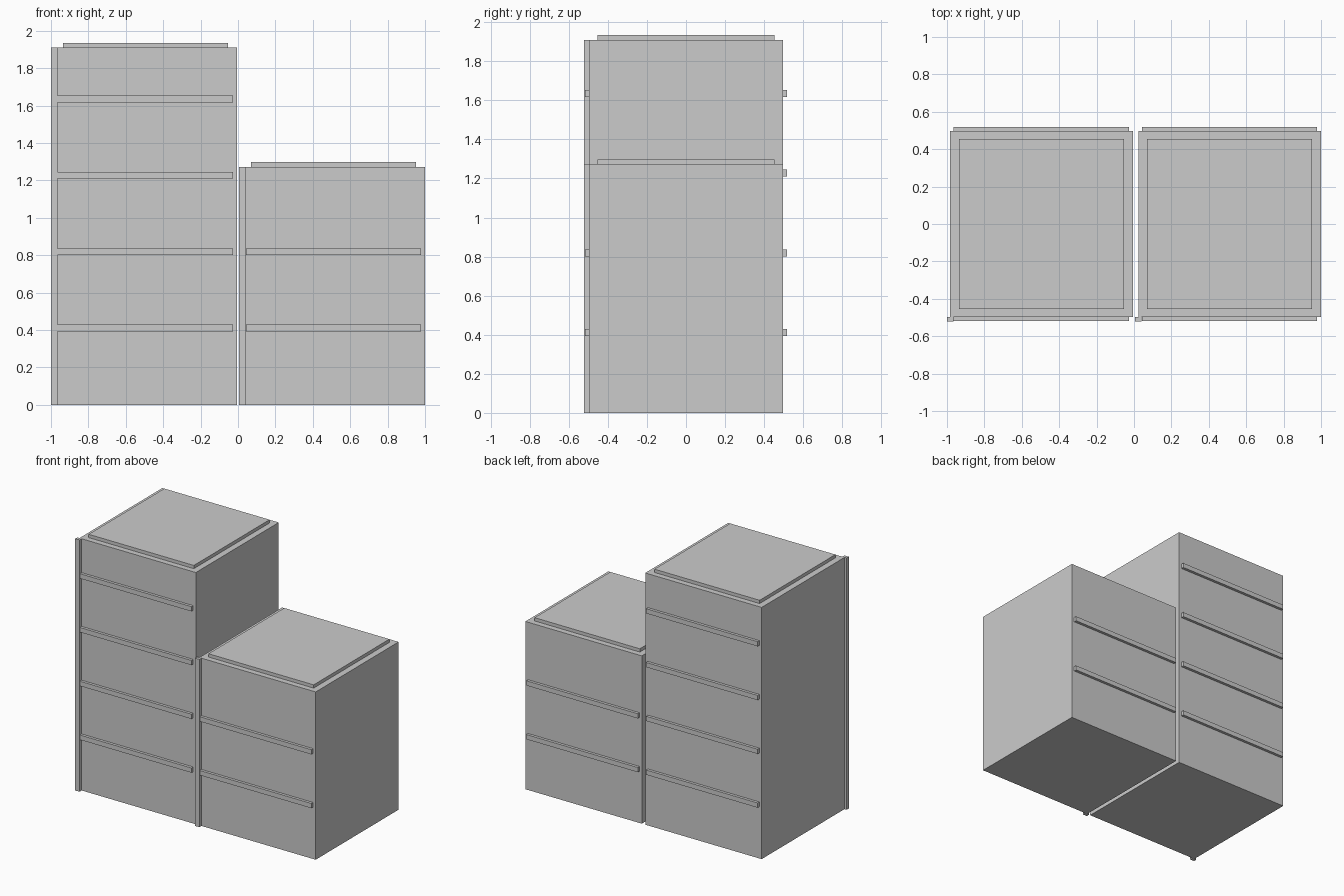
import bpy
import bmesh
from mathutils import Matrix, Vector

if "Cube" in bpy.data.objects:
    bpy.data.objects.remove(bpy.data.objects["Cube"])

grey = bpy.data.materials.new("light grey")
grey.diffuse_color = (0.6, 0.6, 0.6, 1)
grey.use_nodes = True
grey.node_tree.nodes["Principled BSDF"].inputs["Base Color"].default_value = grey.diffuse_color


def box(name, x, y, z):
    """Add a box spanning the given (min, max) ranges."""
    lo, hi = Vector((x[0], y[0], z[0])), Vector((x[1], y[1], z[1]))
    bm = bmesh.new()
    matrix = Matrix.Translation((lo + hi) / 2) @ Matrix.Diagonal((*(hi - lo), 1))
    bmesh.ops.create_cube(bm, size=1, matrix=matrix)
    mesh = bpy.data.meshes.new(name)
    bm.to_mesh(mesh)
    bm.free()
    mesh.materials.append(grey)
    obj = bpy.data.objects.new(name, mesh)
    bpy.context.collection.objects.link(obj)
    return obj


def tower(name, x0, height, floors):
    """A block with a roof slab, a front corner strip and floor ledges."""
    # main block
    box(f"{name}_block", (x0, x0 + 0.977), (-0.497, 0.497), (0, height))
    # raised roof slab
    box(f"{name}_roof_slab", (x0 + 0.047, x0 + 0.93), (-0.454, 0.454),
        (height, height + 0.025))
    # full-height strip centred on the front left corner
    box(f"{name}_corner_strip", (x0 - 0.018, x0 + 0.018), (-0.522, -0.497),
        (0, height))
    # ledges on the front and back at each floor
    for i in range(1, floors + 1):
        z = 0.408 * i + 0.003
        for side, y in (("front", (-0.518, -0.49)), ("back", (0.49, 0.518))):
            box(f"{name}_{side}_ledge_{i}", (x0 + 0.019, x0 + 0.955), y,
                (z - 0.018, z + 0.018))


tower("tall_tower", -0.983, 1.91, 4)
tower("short_tower", 0.023, 1.273, 2)
